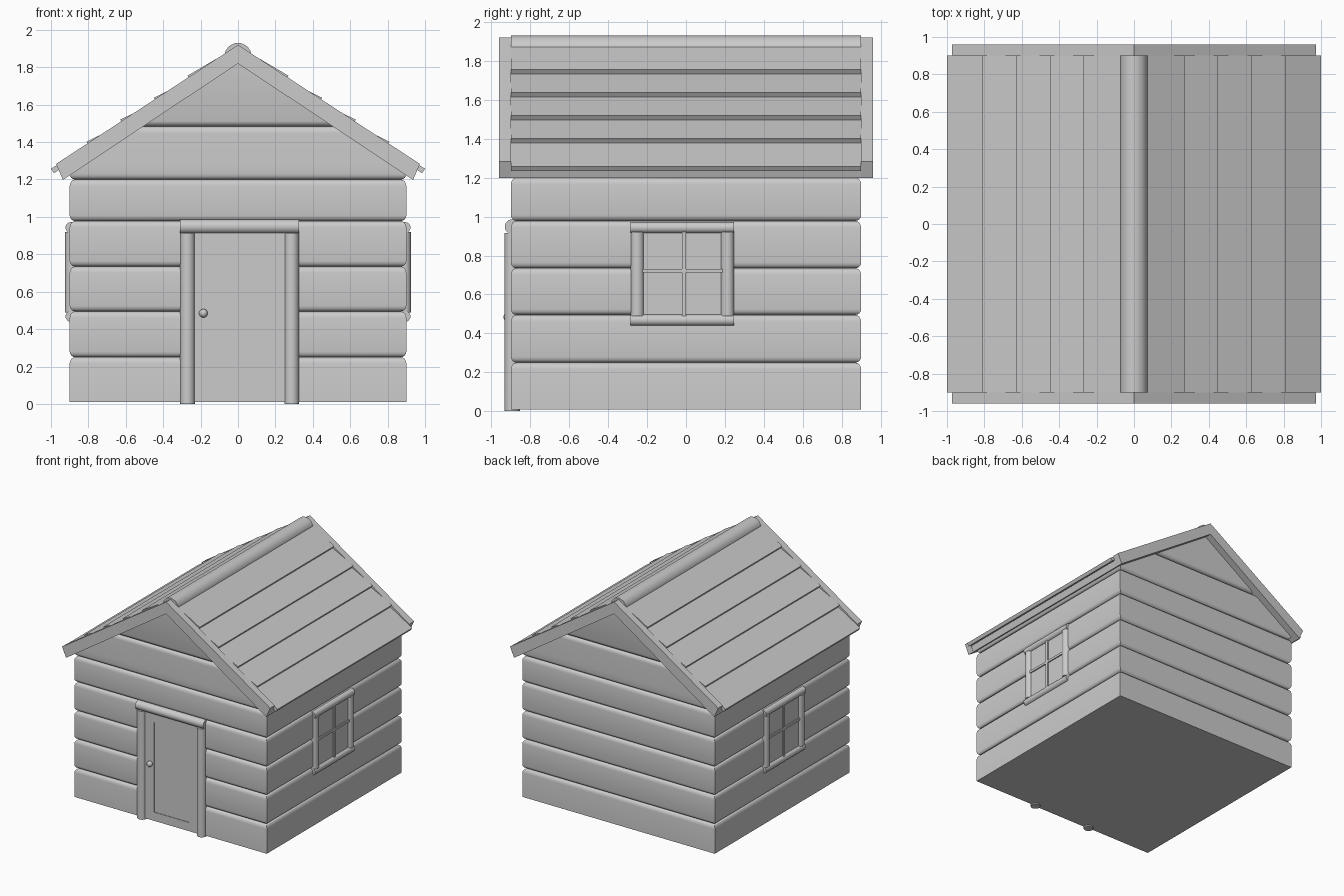
import bpy, math
from mathutils import Vector

if "Cube" in bpy.data.objects:
    bpy.data.objects.remove(bpy.data.objects["Cube"])


def mesh_obj(name, verts, faces):
    me = bpy.data.meshes.new(name)
    me.from_pydata(verts, [], faces)
    me.update()
    ob = bpy.data.objects.new(name, me)
    bpy.context.collection.objects.link(ob)
    return ob


def smooth(ob, angle=35):
    bpy.ops.object.select_all(action='DESELECT')
    ob.select_set(True)
    bpy.context.view_layer.objects.active = ob
    bpy.ops.object.shade_smooth_by_angle(angle=math.radians(angle))


def prism(name, pts, y0, y1):
    """Extrude an (x, z) outline, given clockwise from the front, along y."""
    n = len(pts)
    verts = [(x, y0, z) for x, z in pts] + [(x, y1, z) for x, z in pts]
    faces = [tuple(reversed(range(n))), tuple(range(n, 2 * n))]
    faces += [(i, (i + 1) % n, (i + 1) % n + n, i + n) for i in range(n)]
    return mesh_obj(name, verts, faces)


def box(name, x0, x1, y0, y1, z0, z1):
    return prism(name, [(x0, z0), (x0, z1), (x1, z1), (x1, z0)], y0, y1)


def rod(name, a, b, r, sides=24):
    a, b = Vector(a), Vector(b)
    bpy.ops.mesh.primitive_cylinder_add(vertices=sides, radius=r, depth=(b - a).length, location=(a + b) / 2)
    ob = bpy.context.object
    ob.name = name
    ob.rotation_euler = (b - a).to_track_quat('Z', 'Y').to_euler()
    smooth(ob)
    return ob


# Log walls and gables: stacked rounded courses lofted as rectangular rings
levels = [0.01, 0.25, 0.495, 0.735, 0.978, 1.2, 1.482, 1.85]
rings = []
for i in range(len(levels) - 1):
    lo, hi = levels[i], levels[i + 1]
    if i == 0:
        rings.append((0.9, lo))
    else:
        for k in range(1, 5):
            t = math.pi / 2 * k / 4
            rings.append((0.87 + 0.03 * math.sin(t), lo + 0.03 * (1 - math.cos(t))))
    if i == 5:
        rings.append((0.9, 1.276))
    if i == len(levels) - 2:
        rings.append((0.9, hi))
    else:
        for k in range(5):
            t = math.pi / 2 * k / 4
            rings.append((0.9 - 0.03 * (1 - math.cos(t)), hi - 0.035 * (1 - math.sin(t))))
verts, faces = [], []
for h, z in rings:
    hx = min(h, (1.86 - z) / 0.65)
    verts += [(-hx, -h, z), (hx, -h, z), (hx, h, z), (-hx, h, z)]
for r in range(len(rings) - 1):
    for c in range(4):
        d = (c + 1) % 4
        faces.append((4 * r + c, 4 * r + d, 4 * r + 4 + d, 4 * r + 4 + c))
top = 4 * len(rings) - 4
faces += [(3, 2, 1, 0), (top, top + 1, top + 2, top + 3)]
smooth(mesh_obj("log_walls", verts, faces))


# Roof deck and the two gable trim chevrons
def chevron(name, apex, outer, inner, y0, y1):
    (ox, oz), (ix, iz) = outer, inner
    prism(name, [(0, apex), (ox, oz), (ix, iz), (0, 1.82), (-ix, iz), (-ox, oz)], y0, y1)


chevron("roof_deck", 1.885, (0.955, 1.25), (0.936, 1.198), -0.9, 0.9)
for label, y0, y1 in (("front", -0.96, -0.9), ("back", 0.9, 0.96)):
    chevron(label + "_gable_trim", 1.92, (0.973, 1.283), (0.936, 1.198), y0, y1)


# Overlapping roof boards
def slope(x):
    return 1.92 - 0.655 * x


edges = [0.0, 0.27, 0.45, 0.63, 0.81, 1.0]
for side, s in (("left", -1), ("right", 1)):
    for i in range(5):
        a, b = edges[i], edges[i + 1]
        lift = 0.012 if i < 4 else -0.007
        pts = [(a - 0.02 * (i > 0), slope(a) - 0.007), (b, slope(b) + lift),
               (b - 0.016, slope(b) + lift - 0.024), (a, slope(a) - 0.04)]
        if s < 0:
            pts = [(-x, z) for x, z in reversed(pts)]
        prism(f"{side}_roof_board_{i + 1}", pts, -0.9, 0.9)

# Ridge log
rod("ridge_log", (0, -0.9, 1.857), (0, 0.9, 1.857), 0.073, 32)

# Door leaf with a recessed panel: stiles, rails, panel
box("door_panel", -0.16, 0.185, -0.893, -0.85, 0.07, 0.85)
box("door_left_stile", -0.26, -0.15, -0.906, -0.85, 0.01, 0.925)
box("door_right_stile", 0.175, 0.28, -0.906, -0.85, 0.01, 0.925)
box("door_bottom_rail", -0.15, 0.175, -0.906, -0.85, 0.01, 0.083)
box("door_top_rail", -0.15, 0.175, -0.906, -0.85, 0.842, 0.925)
# fill the panel area so the wall face does not show in front of the recess
bpy.data.objects["door_panel"].location.y = -0.0085

# Door frame logs and knob
for label, x in (("left", -0.27), ("right", 0.287)):
    rod(label + "_door_post", (x, -0.893, 0), (x, -0.893, 0.915), 0.039)
rod("door_lintel", (-0.31, -0.893, 0.948), (0.326, -0.893, 0.948), 0.038)
bpy.ops.mesh.primitive_uv_sphere_add(segments=20, ring_count=12, radius=0.023, location=(-0.185, -0.915, 0.485))
bpy.context.object.name = "door_knob"
smooth(bpy.context.object)

# Windows, one on each side wall
for side, s in (("left", -1), ("right", 1)):
    def slab(name, depth, y0, y1, z0, z1):
        x0, x1 = sorted((s * 0.85, s * depth))
        box(f"{side}_window_{name}", x0, x1, y0, y1, z0, z1)
    slab("pane", 0.901, -0.25, 0.21, 0.47, 0.94)
    slab("upright_bar", 0.912, -0.02, 0.0, 0.48, 0.93)
    slab("cross_bar", 0.911, -0.23, 0.2, 0.712, 0.732)
    for label, y in (("front", -0.25), ("back", 0.213)):
        rod(f"{side}_window_{label}_post", (s * 0.89, y, 0.49), (s * 0.89, y, 0.92), 0.034)
    for label, z in (("sill", 0.468), ("lintel", 0.943)):
        rod(f"{side}_window_{label}", (s * 0.893, -0.285, z), (s * 0.893, 0.246, z), 0.029)
